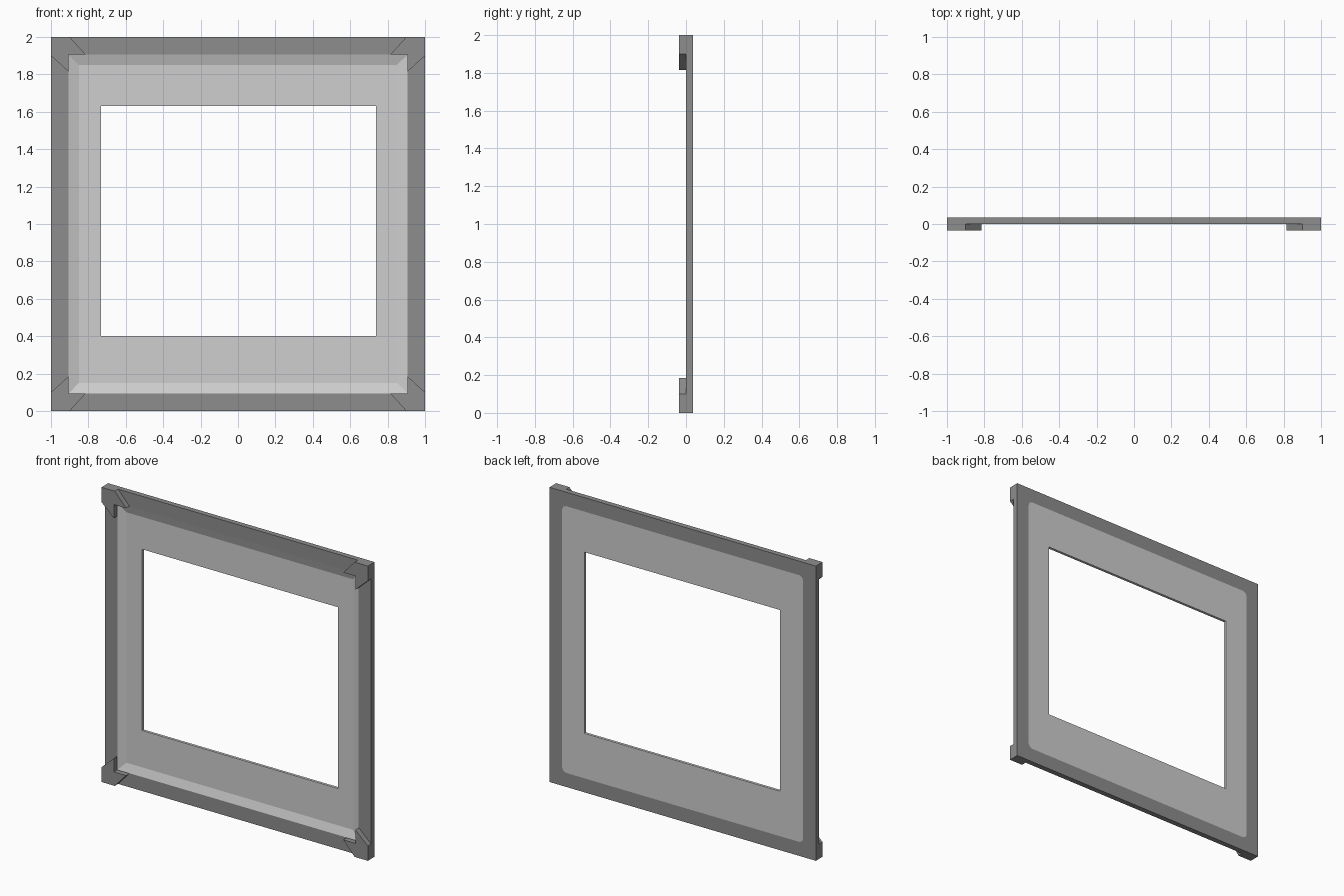
import bpy, bmesh

if "Cube" in bpy.data.objects:
    bpy.data.objects.remove(bpy.data.objects["Cube"])


def material(name, v):
    m = bpy.data.materials.new(name)
    m.diffuse_color = (v, v, v, 1)
    m.use_nodes = True
    m.node_tree.nodes["Principled BSDF"].inputs["Base Color"].default_value = m.diffuse_color
    return m


DARK = material("dark grey", 0.27)
LIGHT = material("light grey", 0.62)


def finish(bm, name, mat):
    bmesh.ops.recalc_face_normals(bm, faces=bm.faces)
    me = bpy.data.meshes.new(name)
    bm.to_mesh(me)
    bm.free()
    me.materials.append(mat)
    ob = bpy.data.objects.new(name, me)
    bpy.context.collection.objects.link(ob)
    return ob


def loop(y, x0, x1, z0, z1, r=0.03, rounded=False):
    """Rectangle with three points per corner, square or rounded."""
    k = 0.29 * r if rounded else 0
    pts = []
    for i, (x, z, sx, sz) in enumerate([(x0, z0, 1, 1), (x1, z0, -1, 1),
                                        (x1, z1, -1, -1), (x0, z1, 1, -1)]):
        c = [(x, z + sz * r), (x + sx * k, z + sz * k), (x + sx * r, z)]
        pts += c if i % 2 == 0 else c[::-1]
    return [(px, y, pz) for px, pz in pts]


def square(y, h, **kw):
    return loop(y, -h, h, 1 - h, 1 + h, **kw)


def ring(name, loops, mat):
    """Bridge the loops into a closed picture-frame solid."""
    bm = bmesh.new()
    rows = [[bm.verts.new(p) for p in l] for l in loops]
    n = len(rows[0])
    for a, b in zip(rows, rows[1:] + rows[:1]):
        for i in range(n):
            j = (i + 1) % n
            bm.faces.new((a[i], a[j], b[j], b[i]))
    return finish(bm, name, mat)


BACK, RECESS, INNER = 0.036, 0.018, 0.905
HOLE = (-0.732, 0.738, 0.40, 1.63)

# outer frame, rounded inner corners at the back
ring("outer_frame", [square(0, 1), square(BACK, 1),
                     square(BACK, INNER, rounded=True), square(0, INNER)], DARK)

# recessed panel with sloped border and rectangular opening
ring("inner_panel", [square(0, INNER), square(RECESS, 0.85),
                     loop(RECESS, *HOLE), loop(BACK, *HOLE),
                     square(BACK, INNER, rounded=True)], LIGHT)

# arrow-shaped raised brackets on the four corners
ARROW = [(1, 1), (0.9, 1), (0.815, 0.907), (0.907, 0.907), (0.907, 0.815), (1, 0.9)]
for sx, side in ((-1, "left"), (1, "right")):
    for sz, level in ((-1, "bottom"), (1, "top")):
        bm = bmesh.new()
        f = bm.faces.new([bm.verts.new((sx * x, -0.036, 1 + sz * z)) for x, z in ARROW])
        ext = bmesh.ops.extrude_face_region(bm, geom=[f], use_keep_orig=True)
        bmesh.ops.translate(bm, vec=(0, 0.036, 0),
                            verts=[v for v in ext["geom"] if isinstance(v, bmesh.types.BMVert)])
        finish(bm, f"corner_bracket_{level}_{side}", DARK)
